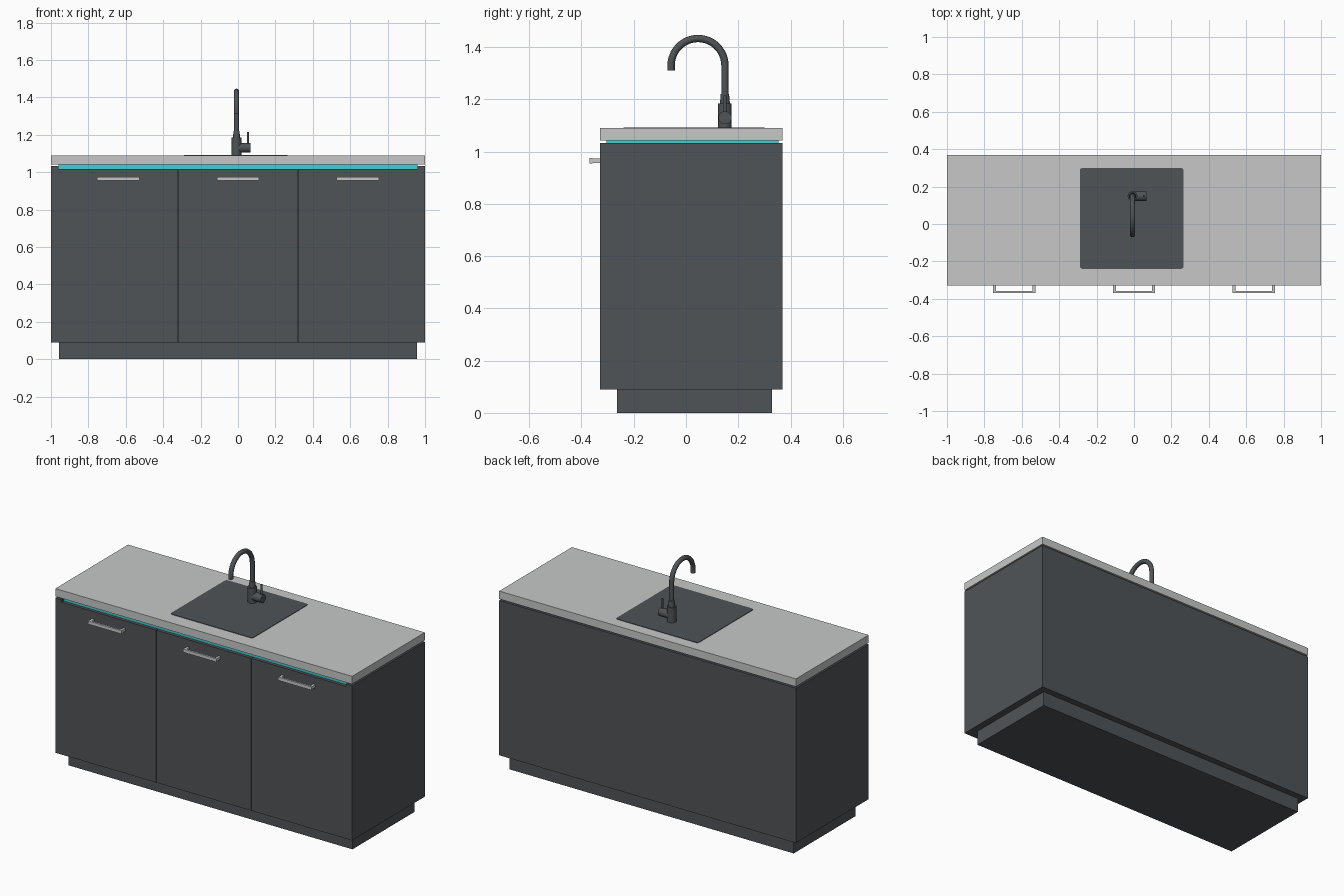
import bpy, bmesh, math
from mathutils import Matrix, Vector

cube = bpy.data.objects.get("Cube")
if cube:
    bpy.data.objects.remove(cube, do_unlink=True)


def material(name, r, g, b):
    m = bpy.data.materials.new(name)
    m.use_nodes = True
    m.diffuse_color = (r, g, b, 1)
    m.node_tree.nodes["Principled BSDF"].inputs["Base Color"].default_value = (r, g, b, 1)
    return m


DARK = material("dark grey", 0.08, 0.088, 0.095)
LIGHT = material("light grey", 0.57, 0.575, 0.58)
CYAN = material("cyan", 0.07, 0.6, 0.65)


def finish(name, bm, mat, smooth=False):
    mesh = bpy.data.meshes.new(name)
    bm.to_mesh(mesh)
    bm.free()
    mesh.materials.append(mat)
    ob = bpy.data.objects.new(name, mesh)
    bpy.context.collection.objects.link(ob)
    if smooth:
        bpy.ops.object.select_all(action="DESELECT")
        ob.select_set(True)
        bpy.context.view_layer.objects.active = ob
        bpy.ops.object.shade_smooth_by_angle(angle=math.radians(40))
    return ob


def add_box(bm, x, y, z):
    """Add a box from its (low, high) range on each axis."""
    mid = Vector([(a + b) / 2 for a, b in (x, y, z)])
    size = [b - a for a, b in (x, y, z)]
    bmesh.ops.create_cube(bm, size=1, matrix=Matrix.Translation(mid) @ Matrix.Diagonal((*size, 1)))


def box(name, mat, x, y, z):
    bm = bmesh.new()
    add_box(bm, x, y, z)
    return finish(name, bm, mat)


def rod(name, start, end, r1, r2=None):
    """Add a round rod or cone between two points."""
    start, end = Vector(start), Vector(end)
    axis = end - start
    turn = axis.to_track_quat("Z", "Y").to_matrix().to_4x4()
    bm = bmesh.new()
    bmesh.ops.create_cone(bm, cap_ends=True, segments=24, radius1=r1, radius2=r2 or r1,
                          depth=axis.length, matrix=Matrix.Translation((start + end) / 2) @ turn)
    return finish(name, bm, DARK, True)


FRONT, BACK = -0.33, 0.37
SIDE = 0.96          # inner face of the side panels
BASE, RIM = 0.09, 1.033

# Cabinet body
box("plinth", DARK, (-0.957, 0.957), (-0.265, 0.33), (0, BASE + 0.01))
box("carcass", DARK, (-SIDE, SIDE), (-0.312, BACK - 0.01), (BASE, 1.015))
box("back_panel", DARK, (-SIDE, SIDE), (BACK - 0.015, BACK), (BASE, RIM))
for side, sign in (("left", 1), ("right", -1)):
    box(side + "_panel", DARK, sorted((sign * SIDE, sign)), (FRONT, BACK), (BASE, RIM))

# Coloured strip under the worktop
box("accent_strip", CYAN, (-SIDE, SIDE), (-0.305, BACK - 0.016), (1.01, 1.042))
box("worktop", LIGHT, (-1, 1), (FRONT, BACK), (1.042, 1.09))

# Three doors with U-shaped handles
for label, x in (("right", -0.64), ("middle", 0), ("left", 0.64)):
    box(label + "_door", DARK, (x - 0.3185, x + 0.3185), (FRONT, -0.312), (BASE, 1.018))
    bm = bmesh.new()
    add_box(bm, (x - 0.113, x + 0.113), (-0.37, -0.358), (0.955, 0.975))
    for leg in (-0.105, 0.105):
        add_box(bm, (x + leg - 0.008, x + leg + 0.008), (-0.36, FRONT), (0.957, 0.973))
    finish(label + "_handle", bm, LIGHT)

# Sink panel with rounded corners, flush on the worktop
bm = bmesh.new()
add_box(bm, (-0.29, 0.265), (-0.24, 0.3), (1.086, 1.093))
upright = [e for e in bm.edges if abs(e.verts[0].co.z - e.verts[1].co.z) > 0.001]
bmesh.ops.bevel(bm, geom=upright, offset=0.015, segments=4, profile=0.5, affect="EDGES")
finish("sink_panel", bm, DARK)

# Tap body and lever
TX, TY = -0.008, 0.149
rod("tap_base", (TX, TY, 1.09), (TX, TY, 1.185), 0.026)
rod("tap_collar", (TX, TY, 1.185), (TX, TY, 1.22), 0.019, 0.016)
rod("tap_valve", (TX, TY, 1.13), (0.066, TY, 1.13), 0.025)
rod("tap_lever", (0.053, TY, 1.13), (0.053, TY, 1.215), 0.006)

# Tap spout: an upright tube that bends over toward the front
R, TOP = 0.103, 1.33
path = [(TX, TY, 1.2)]
for i in range(25):
    a = math.radians(i * 7.5)
    path.append((TX, TY - R + R * math.cos(a), TOP + R * math.sin(a)))
path.append((TX, TY - 2 * R, 1.31))
curve = bpy.data.curves.new("tap_spout", "CURVE")
curve.dimensions = "3D"
curve.bevel_depth = 0.014
curve.bevel_resolution = 4
curve.use_fill_caps = True
spline = curve.splines.new("POLY")
spline.points.add(len(path) - 1)
for p, co in zip(spline.points, path):
    p.co = (*co, 1)
    p.radius = 1
spline.use_smooth = True
curve.materials.append(DARK)
spout = bpy.data.objects.new("tap_spout", curve)
bpy.context.collection.objects.link(spout)
